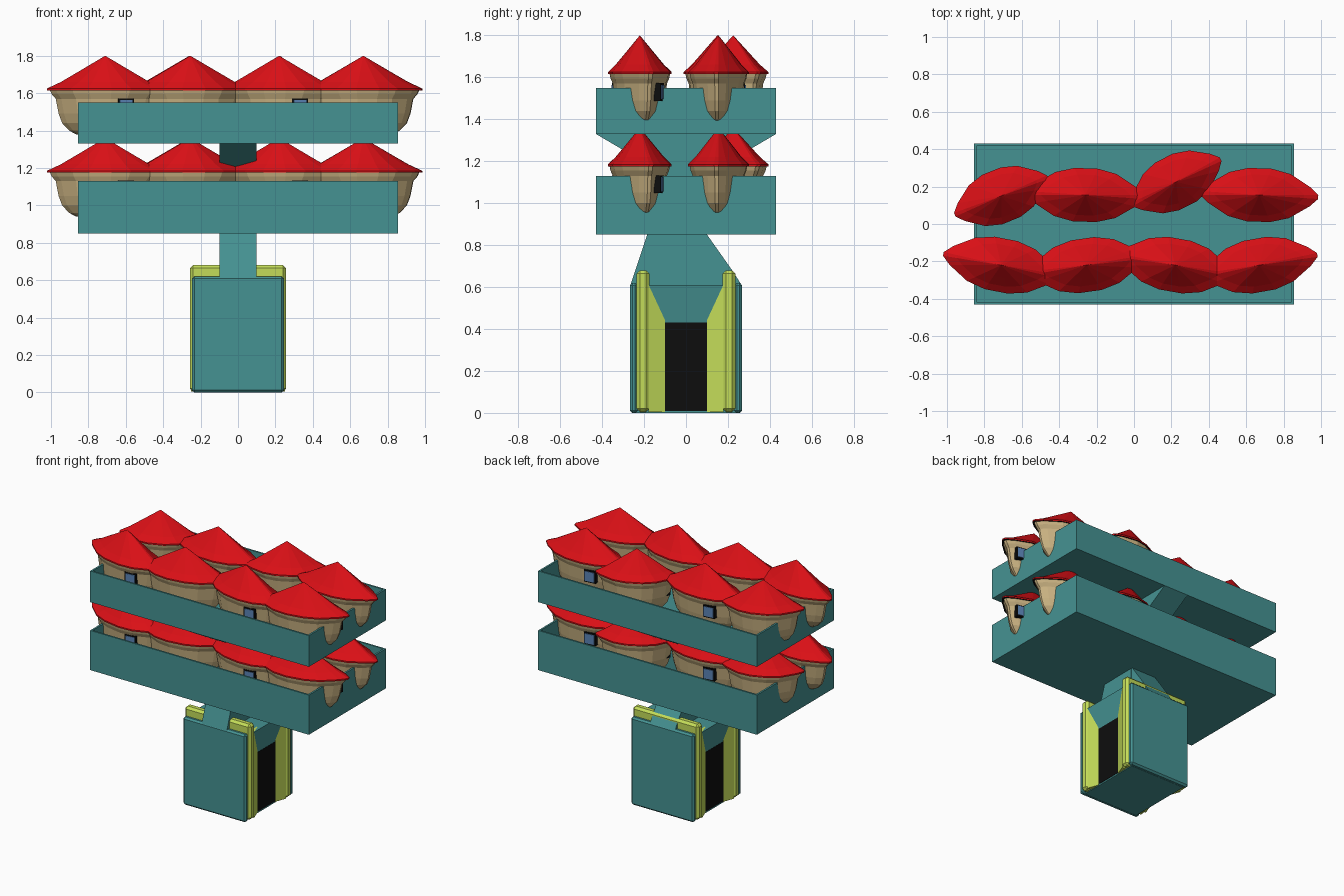
import bpy, bmesh, math
from mathutils import Vector

if "Cube" in bpy.data.objects:
    bpy.data.objects.remove(bpy.data.objects["Cube"])


def material(name, rgb):
    m = bpy.data.materials.new(name)
    m.diffuse_color = (*rgb, 1)
    m.use_nodes = True
    m.node_tree.nodes["Principled BSDF"].inputs["Base Color"].default_value = m.diffuse_color
    return m


TEAL = material("teal", (0.06, 0.29, 0.29))
LIME = material("lime", (0.55, 0.72, 0.10))
RED = material("red", (0.70, 0.005, 0.008))
TAN = material("tan", (0.58, 0.44, 0.22))
BLACK = material("black", (0.004, 0.004, 0.004))
BLUE = material("blue", (0.10, 0.22, 0.45))


def add_object(name, mesh, loc=(0, 0, 0), rot=0, scale=(1, 1, 1)):
    ob = bpy.data.objects.new(name, mesh)
    ob.location, ob.scale = loc, scale
    ob.rotation_euler.z = rot
    bpy.context.collection.objects.link(ob)
    return ob


def finish(bm, name, *mats):
    bmesh.ops.recalc_face_normals(bm, faces=bm.faces)
    me = bpy.data.meshes.new(name)
    bm.to_mesh(me)
    bm.free()
    for m in mats:
        me.materials.append(m)
    return me


def box(name, lo, hi, mat, bevel=0):
    bm = bmesh.new()
    bmesh.ops.create_cube(bm, size=1)
    lo, hi = Vector(lo), Vector(hi)
    for v in bm.verts:
        v.co = (lo + hi) / 2 + v.co * (hi - lo)
    ob = add_object(name, finish(bm, name, mat))
    if bevel:
        mod = ob.modifiers.new("bevel", "BEVEL")
        mod.width, mod.segments = bevel, 1
    return ob


def prism(name, profile, a, b, axis, mat):
    """Extrude a 2D profile along the given axis from a to b."""
    def place(p, t):
        c = list(p)
        c.insert(axis, t)
        return c
    bm = bmesh.new()
    ends = [[bm.verts.new(place(p, t)) for p in profile] for t in (a, b)]
    for e in ends:
        bm.faces.new(e)
    n = len(profile)
    for i in range(n):
        j = (i + 1) % n
        bm.faces.new((ends[0][i], ends[0][j], ends[1][j], ends[1][i]))
    return add_object(name, finish(bm, name, mat))


# Lens outline shared by roofs and bodies
quarter = [(1, 0.07), (0.86, 0.35), (0.52, 0.80), (0.2, 0.97)]
half = quarter + [(-x, y) for x, y in reversed(quarter)]
OUTLINE = half + [(-x, -y) for x, y in half]
LENGTH, WIDTH = 0.315, 0.147


def lofted(name, rings, apex, mats):
    """Stack scaled lens outlines; the last ring closes to an apex or a cap."""
    bm = bmesh.new()
    loops = [[bm.verts.new((x * LENGTH * s, y * WIDTH * s, z)) for x, y in OUTLINE]
             for s, z in rings]
    n = len(OUTLINE)
    for a, b in zip(loops, loops[1:]):
        for i in range(n):
            bm.faces.new((a[i], a[(i + 1) % n], b[(i + 1) % n], b[i]))
    bm.faces.new(loops[0]).material_index = len(mats) - 1
    if apex is None:
        bm.faces.new(loops[-1])
    else:
        tip = bm.verts.new((0, 0, apex))
        for i in range(n):
            bm.faces.new((loops[-1][i], loops[-1][(i + 1) % n], tip))
    return finish(bm, name, *mats)


roof_mesh = lofted("roof", [(1, -0.005), (1, 0.005), (0.76, 0.04), (0.46, 0.095)],
                   0.18, [RED, BLACK])
body_mesh = lofted("body", [(0.95, -0.003), (0.92, -0.025), (0.85, -0.05), (0.80, -0.13),
                            (0.74, -0.18), (0.62, -0.22), (0.5, -0.24)], None, [TAN])

# Houses: x, y, angle in degrees, length factor
HOUSES = [(-0.71, -0.22, -11, 1), (-0.255, -0.22, 8, 1), (0.22, -0.22, -10, 1),
          (0.67, -0.22, 10, 1), (-0.71, 0.15, 22, 0.85), (-0.26, 0.155, -2, 1),
          (0.225, 0.225, 27, 0.85), (0.67, 0.155, -2, 1)]
# Windows: x, y, facing angle
WINDOWS = [(-0.60, -0.335, -83), (0.33, -0.335, -83), (0.86, -0.125, 80),
           (-0.37, 0.265, 97), (0.56, 0.265, 97), (0.07, 0.13, -110)]
for level, z in (("lower", 1.18), ("upper", 1.62)):
    for x, y, deg, f in HOUSES:
        a = math.radians(deg)
        add_object(level + "_roof", roof_mesh, (x, y, z), a, (f, 1, 1))
        add_object(level + "_house_body", body_mesh, (x, y, z), a, (f, 1, 1))
    for x, y, deg in WINDOWS:
        for part, hw, d, m in (("frame", 0.042, 0.012, BLACK), ("pane", 0.034, 0.016, BLUE)):
            w = box(f"{level}_window_{part}", (-0.02, -hw, -hw), (d, hw, hw), m)
            w.location = (x, y, z - 0.09)
            w.rotation_euler.z = math.radians(deg)

# Open trays
for level, z0, z1 in (("lower", 0.85, 1.13), ("upper", 1.33, 1.55)):
    box(level + "_tray_floor", (-0.855, -0.43, z0), (0.855, 0.43, z0 + 0.03), TEAL)
    for s in (-1, 1):
        x0, x1 = sorted((s * 0.855, s * 0.842))
        box(level + "_tray_end", (x0, -0.43, z0), (x1, 0.43, z1), TEAL)
        y0, y1 = sorted((s * 0.43, s * 0.418))
        box(level + "_tray_side", (-0.855, y0, z0), (0.855, y1, z1), TEAL)

# Central post, flared neck and brace under the upper tray
box("post", (-0.1, -0.09, 0.6), (0.1, 0.09, 1.35), TEAL)
prism("neck", [(-0.265, 0.61), (-0.185, 0.85), (0.10, 0.85), (0.22, 0.68), (0.265, 0.61)],
      -0.098, 0.098, 0, TEAL)
prism("brace", [(-0.43, 1.33), (-0.09, 1.13), (0.09, 1.13), (0.43, 1.33)],
      -0.098, 0.098, 0, TEAL)

# Base: core, side slabs, lime bands and funnel recesses at both ends
box("base_core", (-0.22, -0.24, 0), (0.22, 0.24, 0.61), TEAL)
for s in (-1, 1):
    y0, y1 = sorted((s * 0.23, s * 0.268))
    box("base_slab", (-0.245, y0, 0), (0.245, y1, 0.62), TEAL, 0.012)
    y0, y1 = sorted((s * 0.175, s * 0.235))
    box("base_band", (-0.257, y0, 0.005), (0.257, y1, 0.68), LIME, 0.016)
    x0, x1 = sorted((s * 0.21, s * 0.222))
    box("opening", (x0, -0.105, 0.01), (x1, 0.105, 0.43), BLACK)
    prism("recess_top", [(s * 0.215, 0.43), (s * 0.22, 0.43), (s * 0.25, 0.61), (s * 0.215, 0.61)],
          -0.178, 0.178, 1, TEAL)
    for t in (-1, 1):
        prism("recess_side", [(s * 0.215, t * 0.1), (s * 0.222, t * 0.1),
                              (s * 0.25, t * 0.178), (s * 0.215, t * 0.178)],
              0.005, 0.61, 2, LIME)
